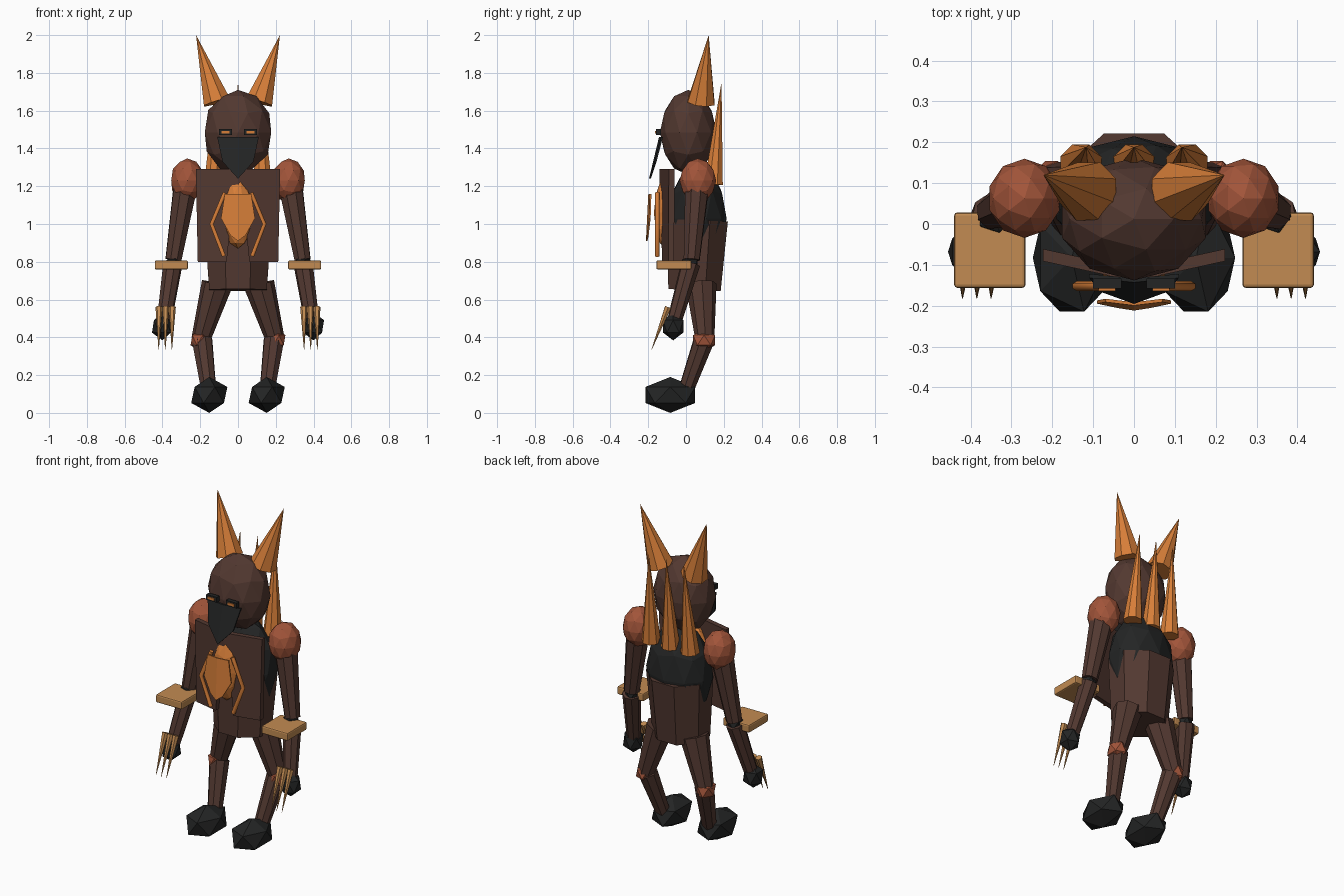
import bpy, bmesh, math
from mathutils import Vector, Matrix

if "Cube" in bpy.data.objects:
    bpy.data.objects.remove(bpy.data.objects["Cube"])


def material(name, rgb):
    m = bpy.data.materials.new(name)
    m.diffuse_color = (*rgb, 1)
    m.use_nodes = True
    m.node_tree.nodes["Principled BSDF"].inputs["Base Color"].default_value = m.diffuse_color
    return m


BROWN = material("dark brown", (0.085, 0.040, 0.030))
BLACK = material("charcoal", (0.017, 0.018, 0.018))
ORANGE = material("orange", (0.68, 0.21, 0.040))
TAN = material("tan", (0.54, 0.26, 0.085))
RUST = material("rust", (0.36, 0.090, 0.042))


def finish(bm, name, mat):
    bmesh.ops.recalc_face_normals(bm, faces=bm.faces)
    me = bpy.data.meshes.new(name)
    bm.to_mesh(me)
    bm.free()
    me.materials.append(mat)
    ob = bpy.data.objects.new(name, me)
    bpy.context.collection.objects.link(ob)
    return ob


def ball(name, mat, loc, radii, sub=2):
    """Faceted ellipsoid."""
    bm = bmesh.new()
    bmesh.ops.create_icosphere(bm, subdivisions=sub, radius=1)
    bmesh.ops.scale(bm, vec=radii, verts=bm.verts)
    bmesh.ops.translate(bm, vec=loc, verts=bm.verts)
    return finish(bm, name, mat)


def rod(name, mat, a, b, r0, r1, sides=8, xs=1.0):
    """Tapered prism or cone from a to b."""
    a, b = Vector(a), Vector(b)
    d = b - a
    bm = bmesh.new()
    bmesh.ops.create_cone(bm, cap_ends=True, segments=sides, radius1=r0,
                          radius2=r1, depth=d.length)
    bmesh.ops.rotate(bm, matrix=Matrix.Rotation(math.pi / sides, 3, 'Z'), verts=bm.verts)
    bmesh.ops.scale(bm, vec=(xs, 1, 1), verts=bm.verts)
    q = Vector((0, 0, 1)).rotation_difference(d).to_matrix()
    bmesh.ops.rotate(bm, matrix=q, verts=bm.verts)
    bmesh.ops.translate(bm, vec=(a + b) / 2, verts=bm.verts)
    return finish(bm, name, mat)


def box(name, mat, loc, size, bevel=0.0):
    bm = bmesh.new()
    bmesh.ops.create_cube(bm, size=1)
    bmesh.ops.scale(bm, vec=size, verts=bm.verts)
    bmesh.ops.translate(bm, vec=loc, verts=bm.verts)
    if bevel:
        bmesh.ops.bevel(bm, geom=bm.edges[:], offset=bevel, segments=2,
                        profile=0.5, affect='EDGES')
    return finish(bm, name, mat)


def folded_plate(name, mat, half, depth, thick):
    """Plate folded on the centre line; half is its right-hand (x, z) outline."""
    bm = bmesh.new()
    for s in (1, -1):
        front = [bm.verts.new((s * x, depth(x, z), z)) for x, z in half]
        back = [bm.verts.new((s * x, depth(x, z) + thick, z)) for x, z in half]
        bm.faces.new(front)
        bm.faces.new(back[::-1])
        n = len(half)
        for i in range(n):
            j = (i + 1) % n
            if half[i][0] > 0 or half[j][0] > 0:
                bm.faces.new((front[i], front[j], back[j], back[i]))
    bmesh.ops.remove_doubles(bm, verts=bm.verts, dist=1e-5)
    return finish(bm, name, mat)


# Torso: dark shell over a faceted waist
ball("back_shell", BLACK, (0, 0.06, 1.03), (0.20, 0.155, 0.285))
rod("waist", BROWN, (0, 0.045, 0.65), (0, 0.06, 1.02), 0.15, 0.175, 8, 1.1)

# Chest plate with a notch at the bottom
folded_plate("chest_plate", BROWN,
             [(0, 1.29), (0.223, 1.29), (0.213, 0.80), (0.06, 0.80), (0.04, 1.0), (0, 1.10)],
             lambda x, z: -0.14 + 0.22 * x, 0.03)
ball("chest_gem", ORANGE, (0, -0.105, 1.06), (0.08, 0.065, 0.19))
folded_plate("chest_shield", ORANGE,
             [(0, 1.16), (0.07, 1.16), (0.09, 1.03), (0.04, 0.94), (0, 0.91)],
             lambda x, z: -0.206 + 0.12 * x + 0.05 * (z - 1.03), 0.008)

# Head, mask and back spikes
ball("head", BROWN, (0, 0.012, 1.485), (0.185, 0.15, 0.225))
folded_plate("face_mask", BLACK,
             [(0, 1.46), (0.11, 1.46), (0.082, 1.33), (0, 1.24)],
             lambda x, z: -0.143 - 0.24 * (1.46 - z) + 0.1 * x, 0.01)
for i, x in enumerate((-0.13, 0, 0.13)):
    rod(f"back_spike_{i}", ORANGE, (x, 0.145, 1.21), (x * 0.9, 0.188, 1.75), 0.054, 0, 8)

# Mirrored parts
for s, side in ((1, "right"), (-1, "left")):
    rod(f"horn_{side}", ORANGE, (s * 0.112, 0.08, 1.645), (s * 0.222, 0.12, 2.0),
        0.077, 0, 8)
    box(f"eye_frame_{side}", BLACK, (s * 0.066, -0.146, 1.486), (0.07, 0.025, 0.032))
    box(f"eye_{side}", ORANGE, (s * 0.066, -0.16, 1.486), (0.042, 0.008, 0.014))

    # Bent bar on the chest
    cu = bpy.data.curves.new(f"chest_bar_{side}", 'CURVE')
    cu.dimensions = '3D'
    cu.bevel_depth = 0.012
    cu.bevel_resolution = 1
    cu.use_fill_caps = True
    sp = cu.splines.new('POLY')
    sp.points.add(2)
    for p, (x, z) in zip(sp.points, ((0.07, 1.165), (0.14, 1.0), (0.075, 0.83))):
        p.co = (s * x, -0.152, z, 1)
    cu.materials.append(ORANGE)
    bpy.context.collection.objects.link(bpy.data.objects.new(cu.name, cu))

    # Arm
    ball(f"shoulder_{side}", RUST, (s * 0.268, 0.063, 1.23), (0.09, 0.097, 0.117))
    rod(f"upper_arm_{side}", BROWN, (s * 0.275, 0.06, 1.22), (s * 0.342, 0.03, 0.81),
        0.068, 0.045)
    ball(f"elbow_{side}", BLACK, (s * 0.342, 0.02, 0.79), (0.048, 0.048, 0.048), 1)
    rod(f"forearm_{side}", BROWN, (s * 0.345, 0.025, 0.79), (s * 0.39, -0.06, 0.49),
        0.052, 0.04)
    box(f"bracer_{side}", TAN, (s * 0.353, -0.064, 0.783), (0.175, 0.185, 0.048), 0.008)
    ball(f"hand_{side}", BLACK, (s * 0.40, -0.068, 0.458), (0.062, 0.063, 0.074), 1)
    for i in range(3):
        x = 0.35 + 0.035 * i
        rod(f"claw_{side}_{i}", TAN, (s * (x - 0.002), -0.095, 0.56), (s * x, -0.182, 0.335),
            0.019, 0.001, 6)

    # Leg
    rod(f"thigh_{side}", BROWN, (s * 0.112, 0.08, 0.68), (s * 0.198, 0.10, 0.385),
        0.082, 0.05)
    ball(f"knee_{side}", RUST, (s * 0.202, 0.096, 0.385), (0.055, 0.068, 0.06), 1)
    rod(f"shin_{side}", BROWN, (s * 0.19, 0.095, 0.385), (s * 0.155, 0.0, 0.12),
        0.057, 0.042)
    ball(f"foot_{side}", BLACK, (s * 0.152, -0.083, 0.095), (0.107, 0.155, 0.095), 1)
